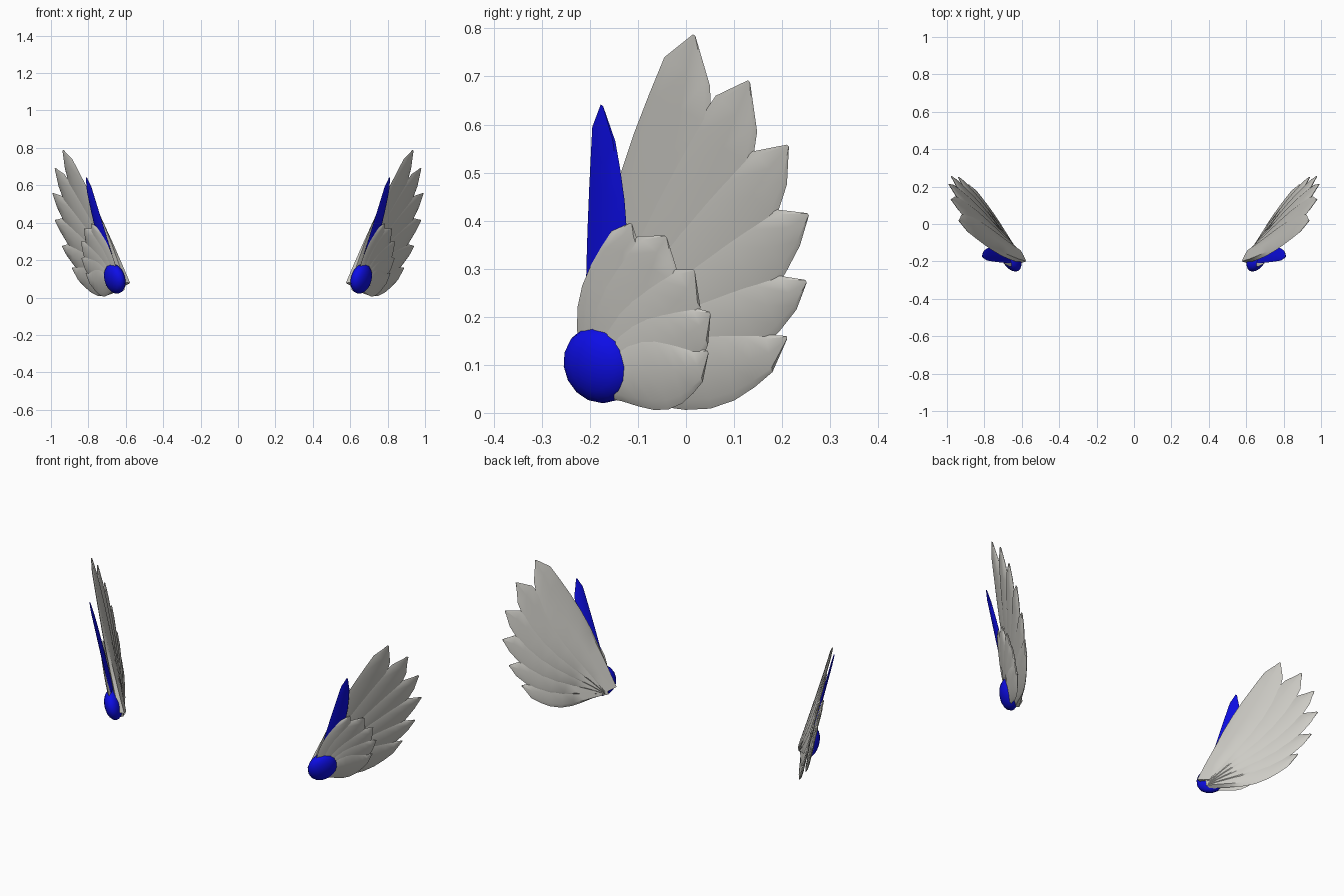
import bpy
import math
from mathutils import Vector, Matrix

cube = bpy.data.objects.get("Cube")
if cube:
    bpy.data.objects.remove(cube, do_unlink=True)


def material(name, rgb):
    mat = bpy.data.materials.new(name)
    mat.use_nodes = True
    mat.diffuse_color = (*rgb, 1)
    mat.node_tree.nodes["Principled BSDF"].inputs["Base Color"].default_value = (*rgb, 1)
    return mat


GREY = material("warm_grey", (0.61, 0.60, 0.56))
BLUE = material("deep_blue", (0.004, 0.004, 0.8))
ROOT = Vector((-0.17, 0.07))
STATIONS = (0, 0.15, 0.3, 0.45, 0.6, 0.75, 0.88, 1)


def on_wing(p, offset):
    """Lift a (y, z) point onto the slanted wing plane, offset outwards."""
    x = 0.62 + 0.5726 * (p.x + 0.18) + 0.2865 * (p.y - 0.04)
    return Vector((x + offset, p.x, p.y))


def finish(name, mesh, mat):
    """Add the object, its mirrored twin and smooth shading."""
    mesh.materials.append(mat)
    obj = bpy.data.objects.new(name, mesh)
    bpy.context.collection.objects.link(obj)
    bpy.ops.object.select_all(action="DESELECT")
    obj.select_set(True)
    bpy.context.view_layer.objects.active = obj
    bpy.ops.object.shade_smooth_by_angle(angle=math.radians(40))
    obj.modifiers.new("other_side", "MIRROR").use_mirror_merge = False
    return obj


def edge_point(start, end, s, bulge):
    """Point on a curved feather edge; positive bulge goes left."""
    along = end - start
    side = Vector((-along.y, along.x)).normalized()
    power = 1.3 if bulge < 0 else 1
    return start + along * s + side * bulge * math.sin(math.pi * s ** power)


def feather(name, tip, left, right, offset, bulges, mat, swell=0.0, thick=0.011):
    tip, left, right = Vector(tip), Vector(left), Vector(right)
    axis = ((left + right) / 2 - ROOT).normalized()
    side = Vector((-axis.y, axis.x)) * 0.04
    rows = []
    for s in STATIONS:
        a = edge_point(ROOT + side, left, s, bulges[0])
        b = edge_point(ROOT - side, right, s, -bulges[1])
        rows.append((a, b, thick * (1 - 0.4 * s), swell * (1 - s) ** 2))
    nib = (right - left).normalized() * 0.003
    rows.append((tip - nib, tip + nib, thick * 0.3, 0))

    # pillow-shaped cross-sections lofted from root to tip
    verts, faces = [], []
    for a, b, h, back in rows:
        section = ((0, 0), (0.12, h), (0.5, h * 1.2), (0.88, h), (1, 0),
                   (0.88, -h - back), (0.5, -h * 1.2 - back), (0.12, -h - back))
        verts += [on_wing(a.lerp(b, u), offset + d) for u, d in section]
    n = 8
    for r in range(len(rows) - 1):
        for k in range(n):
            j = (k + 1) % n
            faces.append((r * n + k, r * n + j, r * n + n + j, r * n + n + k))
    last = len(verts) - n
    faces.append(tuple(reversed(range(n))))
    faces.append(tuple(range(last, last + n)))
    mesh = bpy.data.meshes.new(name)
    mesh.from_pydata(verts, [], faces)
    mesh.validate()
    # face orientation must point outwards
    import bmesh
    bm = bmesh.new()
    bm.from_mesh(mesh)
    bmesh.ops.recalc_face_normals(bm, faces=bm.faces)
    bm.to_mesh(mesh)
    bm.free()
    return finish(name, mesh, mat)


# long flight feathers: tip, left shoulder, right shoulder
LONG = [
    ((0.017, 0.786), (-0.045, 0.74), (0.05, 0.68)),
    ((0.131, 0.69), (0.062, 0.66), (0.148, 0.585)),
    ((0.212, 0.556), (0.138, 0.544), (0.21, 0.475)),
    ((0.254, 0.413), (0.19, 0.423), (0.237, 0.348)),
    ((0.25, 0.274), (0.196, 0.285), (0.23, 0.215)),
    ((0.21, 0.157), (0.165, 0.163), (0.18, 0.085)),
]
for i, shape in enumerate(LONG):
    feather(f"long_feather_{i + 1}", *shape, 0.004 * i - 0.012,
            (0.033, 0.055), GREY, swell=0.02)

# short covert feathers layered on the outer face
SHORT = [
    ((-0.115, 0.394), (-0.155, 0.378), (-0.103, 0.365)),
    ((-0.042, 0.367), (-0.1, 0.368), (-0.02, 0.302)),
    ((0.017, 0.296), (-0.022, 0.298), (0.03, 0.22)),
    ((0.05, 0.208), (0.012, 0.22), (0.046, 0.142)),
    ((0.046, 0.127), (0.012, 0.133), (0.035, 0.065)),
]
for i, shape in enumerate(SHORT):
    feather(f"short_feather_{i + 1}", *shape, 0.024 + 0.003 * i,
            (0.042, 0.045), GREY)

# blue blade in front of the leading edge
feather("blue_blade", (-0.175, 0.64), (-0.195, 0.595), (-0.147, 0.565),
        0.016, (0.004, 0.018), BLUE, thick=0.008)

# flattened blue bead at the wing root
import bmesh
bm = bmesh.new()
normal = Vector((1, -0.5726, -0.2865))
turn = normal.to_track_quat("Z", "Y").to_matrix().to_4x4()
place = Matrix.Translation((0.659, -0.18, 0.1)) @ turn @ Matrix.Diagonal((0.082, 0.082, 0.045, 1))
bmesh.ops.create_uvsphere(bm, u_segments=16, v_segments=10, radius=1, matrix=place)
bead = bpy.data.meshes.new("root_bead")
bm.to_mesh(bead)
bm.free()
finish("root_bead", bead, BLUE)
